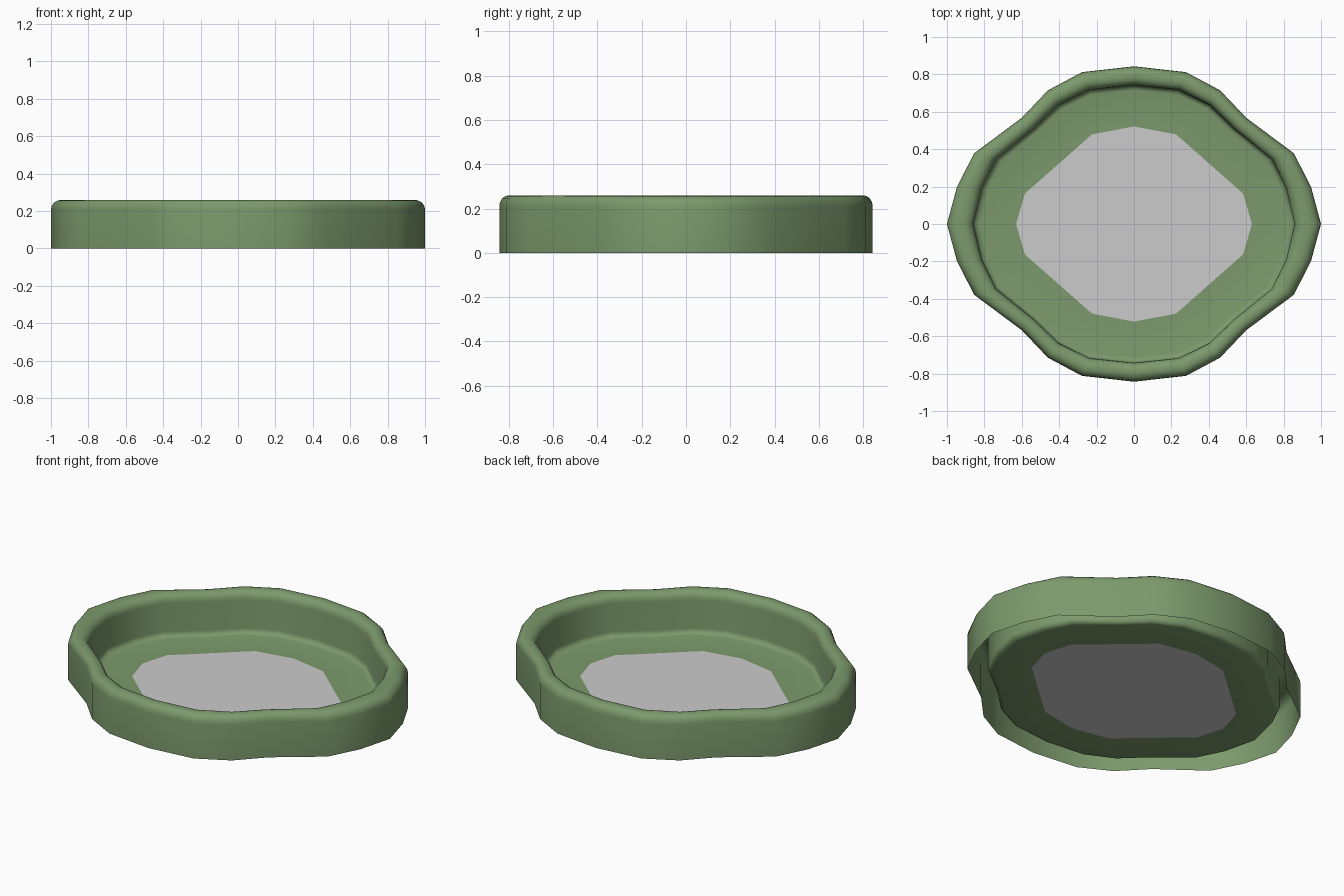
import bpy, bmesh, math

if "Cube" in bpy.data.objects:
    bpy.data.objects.remove(bpy.data.objects["Cube"])

# Quarter outlines from +x round to +y
OUTER = [(1, 0), (.947, .197), (.855, .378), (.60, .568), (.46, .715), (.278, .812), (0, .843)]
INNER = [(.86, 0), (.814, .192), (.738, .346), (.535, .51), (.406, .635), (.24, .717), (0, .742)]
PATCH = [(.63, 0), (.607, .081), (.583, .163), (.464, .268), (.344, .374), (.225, .479), (0, .522)]


def full(q):
    """Mirror a quarter outline into a closed loop."""
    half = q + [(-x, y) for x, y in q[-2::-1]]
    return half + [(x, -y) for x, y in half[-2:0:-1]]


def mesh_object(name, bm, colour=None):
    me = bpy.data.meshes.new(name)
    bm.to_mesh(me)
    bm.free()
    ob = bpy.data.objects.new(name, me)
    bpy.context.collection.objects.link(ob)
    if colour:
        mat = bpy.data.materials.new(name + "_colour")
        mat.diffuse_color = colour
        mat.use_nodes = True
        mat.node_tree.nodes["Principled BSDF"].inputs["Base Color"].default_value = mat.diffuse_color
        me.materials.append(mat)
    return ob


outer, inner, patch = full(OUTER), full(INNER), full(PATCH)
H, FLOOR, R, F = .26, .012, .05, .03
N = 4

# Wall section: (0 = outer outline, 1 = inner outline; height)
section = [(0, 0)]
for i in range(N + 1):
    a = math.pi / 2 * i / N
    section.append((.42 * (1 - math.cos(a)), H - R + R * math.sin(a)))
for i in range(N + 1):
    a = math.pi / 2 * i / N
    section.append((.58 + .42 * math.sin(a), H - R + R * math.cos(a)))
for i in range(N + 1):
    a = math.pi / 2 * i / N
    section.append((1 + .28 * (1 - math.cos(a)), FLOOR + F - F * math.sin(a)))

# Rim wall and floor border, open underneath
bm = bmesh.new()
rings = []
for t, z in section:
    rings.append([bm.verts.new((o[0] + (i[0] - o[0]) * t, o[1] + (i[1] - o[1]) * t, z))
                  for o, i in zip(outer, inner)])
rings.append([bm.verts.new((x, y, FLOOR)) for x, y in patch])
n = len(outer)
for a, b in zip(rings, rings[1:]):
    for k in range(n):
        bm.faces.new((a[k], a[(k + 1) % n], b[(k + 1) % n], b[k]))
tray = mesh_object("tray", bm, (.2, .32, .15, 1))
bpy.context.view_layer.objects.active = tray
tray.select_set(True)
bpy.ops.object.shade_smooth_by_angle(angle=math.radians(35))

# Flat centre of the floor
bm = bmesh.new()
bm.faces.new([bm.verts.new((x, y, FLOOR)) for x, y in patch])
mesh_object("floor_centre", bm)
